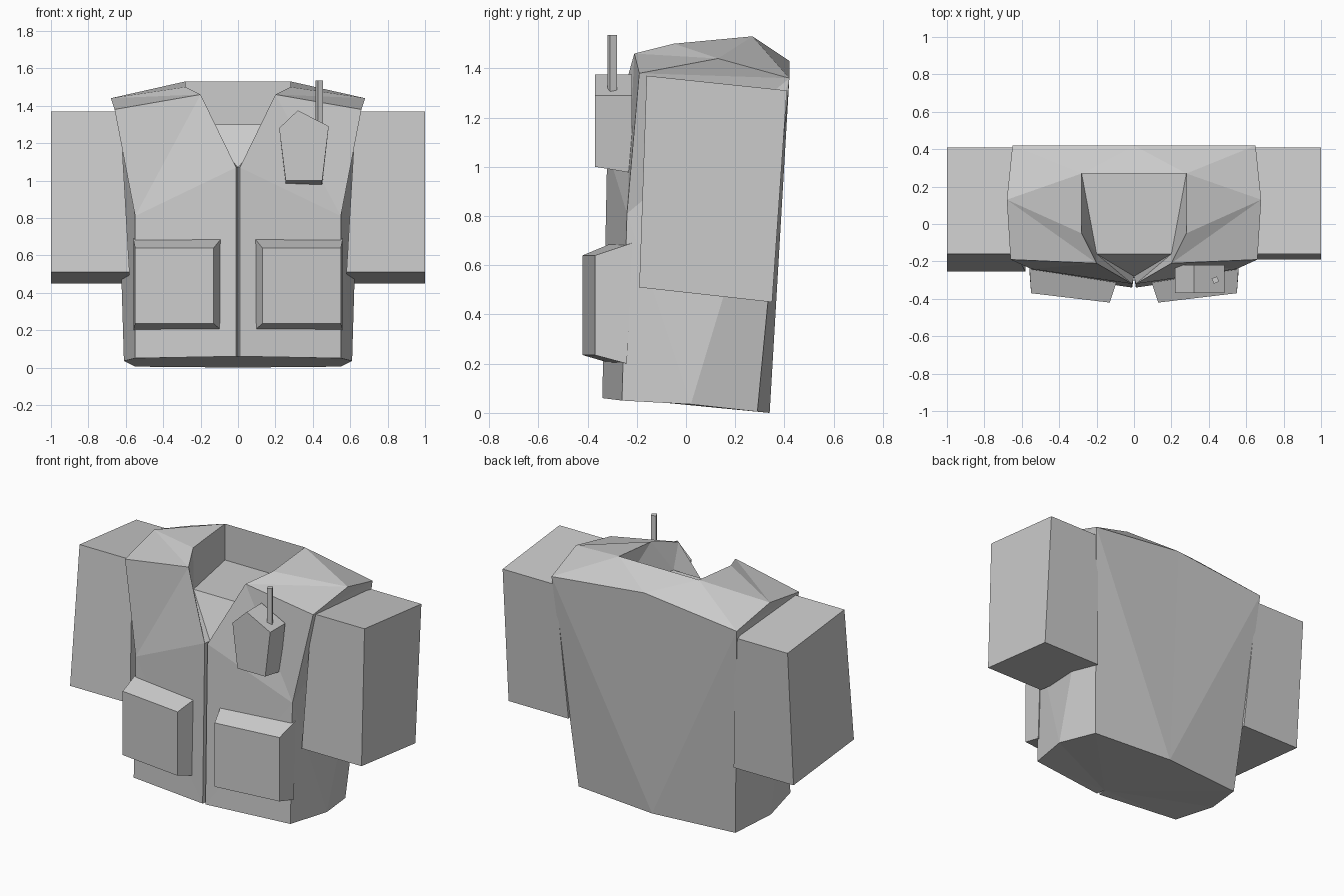
import bpy, bmesh
from mathutils import Matrix, Vector

cube = bpy.data.objects.get("Cube")
if cube:
    bpy.data.objects.remove(cube, do_unlink=True)

grey = bpy.data.materials.new("plain grey")
grey.use_nodes = True
grey.diffuse_color = (0.6, 0.6, 0.6, 1)
grey.node_tree.nodes["Principled BSDF"].inputs["Base Color"].default_value = grey.diffuse_color


def finish(bm, name):
    bmesh.ops.recalc_face_normals(bm, faces=bm.faces)
    mesh = bpy.data.meshes.new(name)
    bm.to_mesh(mesh)
    bm.free()
    mesh.materials.append(grey)
    obj = bpy.data.objects.new(name, mesh)
    bpy.context.collection.objects.link(obj)


def loft(name, ring_a, ring_b, side=1):
    """Solid between two matching outlines, optionally mirrored in x."""
    bm = bmesh.new()
    a, b = ([bm.verts.new((x * side, y, z)) for x, y, z in ring] for ring in (ring_a, ring_b))
    bm.faces.new(a)
    bm.faces.new(b)
    for i in range(len(a)):
        j = (i + 1) % len(a)
        bm.faces.new((a[i], a[j], b[j], b[i]))
    finish(bm, name)


def fan(bm, hub, *rim):
    """Triangles from one corner to each edge of a chain."""
    for start, end in zip(rim, rim[1:]):
        bm.faces.new((hub, start, end))


def build_torso():
    bm = bmesh.new()

    def corner(x, y, z):
        return bm.verts.new((x, y, z))

    # Front opening, with a narrow slot down the middle
    lip_low, lip_top = corner(.01, -.34, .06), corner(.01, -.32, 1.07)
    slot_low, slot_top = corner(0, -.28, .06), corner(0, -.28, 1.07)
    # Front, side and back corners
    front_low, front_mid = corner(.55, -.26, .05), corner(.55, -.24, .81)
    front_top, shoulder = corner(.66, -.19, 1.38), corner(.68, .13, 1.44)
    side_low = corner(.61, .02, .035)
    back_low, back_top = corner(.55, .29, .005), corner(.65, .42, 1.36)
    spine_low, spine_top = corner(0, .34, 0), corner(0, .42, 1.43)
    # Collar rim and the sunken floor inside it
    collar_front, collar_side = corner(.2, -.21, 1.46), corner(.28, -.05, 1.5)
    collar_back, collar_mid = corner(.28, .27, 1.53), corner(0, .27, 1.53)
    floor_front, floor_lip = corner(.2, -.16, 1.3), corner(0, -.16, 1.3)
    floor_back, floor_mid = corner(.28, .27, 1.3), corner(0, .27, 1.3)

    # Front panel and flank
    fan(bm, front_mid, lip_top, lip_low, front_low, side_low,
        back_top, front_top, collar_front, lip_top)
    # Back panel and rear of the shoulder
    fan(bm, back_top, side_low, back_low, spine_low, spine_top,
        collar_back, shoulder, front_top)
    # Top of the shoulder and side wall of the collar
    fan(bm, collar_side, collar_back, shoulder, collar_front,
        floor_front, floor_back, collar_back)
    fan(bm, front_top, shoulder, collar_front)
    fan(bm, spine_top, collar_mid, collar_back)
    # Inside of the neck
    fan(bm, floor_front, floor_lip, slot_top, lip_top, collar_front)
    bm.faces.new((collar_back, collar_mid, floor_mid, floor_back))
    bm.faces.new((floor_back, floor_mid, floor_lip, floor_front))
    # Slot wall and underside
    bm.faces.new((lip_low, lip_top, slot_top, slot_low))
    fan(bm, slot_low, lip_low, front_low, side_low, back_low, spine_low)

    half = bm.verts[:] + bm.edges[:] + bm.faces[:]
    bmesh.ops.mirror(bm, geom=half, matrix=Matrix.Identity(4), merge_dist=.0005, axis="X")
    finish(bm, "torso")


build_torso()

for label, side in (("left", 1), ("right", -1)):
    # Boxy sleeve, with the right cuff swung a little forward
    cuff = -.19 if side > 0 else -.255
    section = [(-.16, 1.37), (.41, 1.31), (.35, .45), (cuff, .51)]
    inner = [(.63 if z > 1 else .58, y, z) for y, z in section]
    outer = [(1, y, z) for y, z in section]
    loft(label + "_sleeve", inner, outer, side)

    # Bevelled lower pocket
    base = [(.56, -.22, .69), (.09, -.3, .69), (.09, -.3, .2), (.56, -.24, .2)]
    face = [(.55, -.37, .64), (.13, -.42, .64), (.13, -.42, .235), (.55, -.37, .235)]
    loft(label + "_lower_pocket", base, face, side)

# Five-sided chest pocket
outline = [(.22, 1.28), (.32, 1.375), (.485, 1.29), (.45, 1), (.255, 1)]
front = [(x, -.37, z) for x, z in outline]
rear = [(x, -.22, z if z > 1 else .975) for x, z in outline]
loft("chest_pocket", front, rear)

# Thin square aerial
bm = bmesh.new()
bmesh.ops.create_cube(bm, size=1, matrix=Matrix.LocRotScale(
    Vector((.435, -.3, 1.41)), Matrix.Rotation(.4, 3, "Z"), Vector((.03, .03, .25))))
finish(bm, "aerial")
